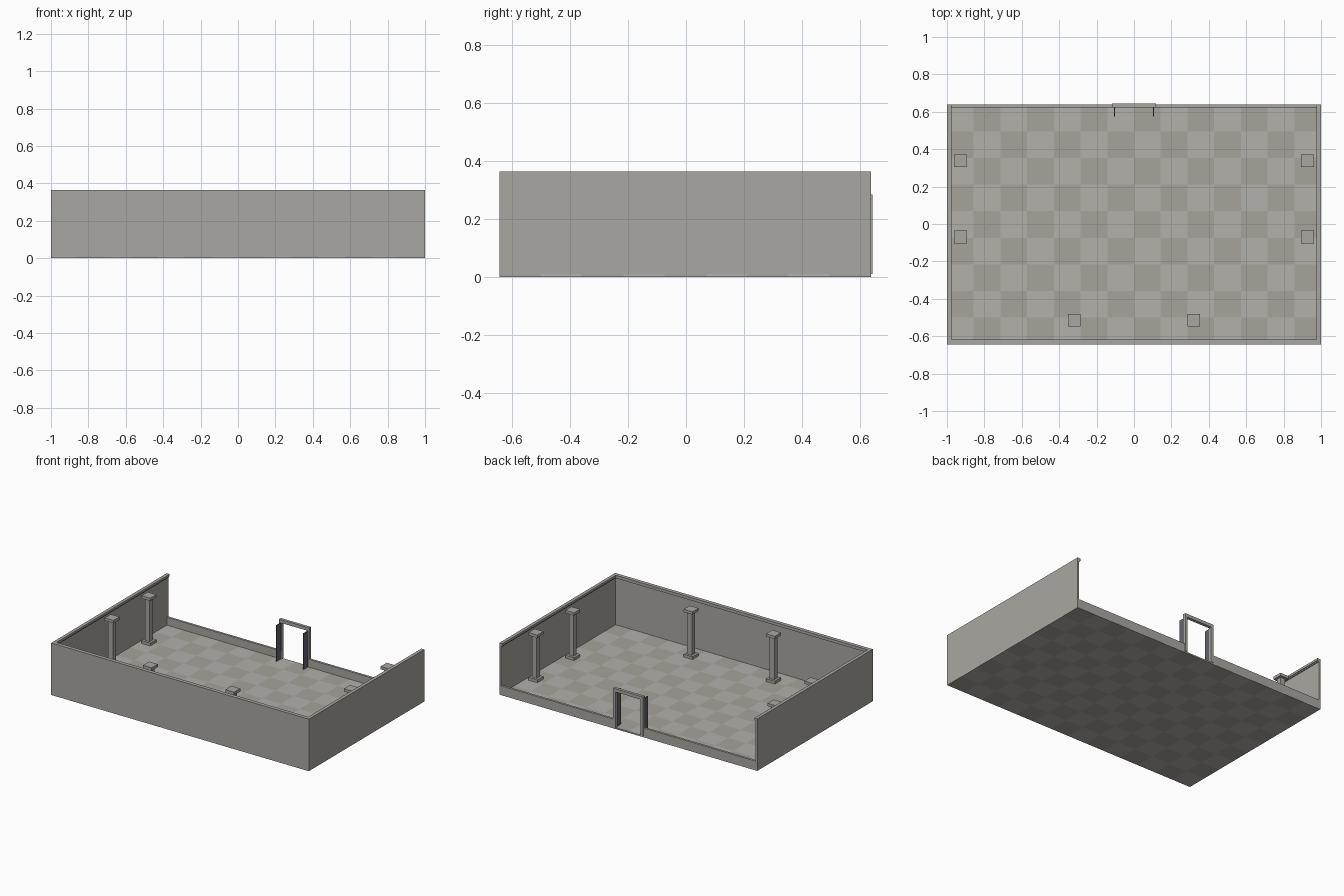
import bpy, bmesh

if "Cube" in bpy.data.objects:
    bpy.data.objects.remove(bpy.data.objects["Cube"])

def mat(name, c):
    m = bpy.data.materials.new(name)
    m.diffuse_color = (*c, 1)
    m.use_nodes = True
    m.node_tree.nodes["Principled BSDF"].inputs["Base Color"].default_value = m.diffuse_color
    return m

STONE = mat("stone", (0.40, 0.39, 0.36))
TILE_A = mat("tile_light", (0.45, 0.44, 0.41))
TILE_B = mat("tile_warm", (0.39, 0.37, 0.33))
DARK = mat("door_slate", (0.12, 0.13, 0.16))

def box(bm, x0, x1, y0, y1, z0, z1):
    """Add an axis-aligned box given its limits."""
    vs = bmesh.ops.create_cube(bm, size=1)["verts"]
    for v in vs:
        v.co = ((x0 + x1) / 2 + v.co.x * (x1 - x0),
                (y0 + y1) / 2 + v.co.y * (y1 - y0),
                (z0 + z1) / 2 + v.co.z * (z1 - z0))

def make(name, boxes, material=STONE):
    bm = bmesh.new()
    for b in boxes:
        box(bm, *b)
    return finish(name, bm, [material])

def finish(name, bm, materials):
    me = bpy.data.meshes.new(name)
    bm.to_mesh(me)
    bm.free()
    for m in materials:
        me.materials.append(m)
    ob = bpy.data.objects.new(name, me)
    bpy.context.collection.objects.link(ob)
    return ob

F, B = -0.643, 0.638        # front and back limits of the room
FL, TOP, T = 0.01, 0.365, 0.012  # floor level, wall top, wall thickness

# Chequered floor slab
NX, NY = 14, 9
bm = bmesh.new()
bmesh.ops.create_grid(bm, x_segments=NX, y_segments=NY, size=1)
for v in bm.verts:
    v.co = (v.co.x, F + (v.co.y + 1) / 2 * (B - F), FL)
for f in bm.faces:
    c = f.calc_center_median()
    i, j = int((c.x + 1) / 2 * NX), int((c.y - F) / (B - F) * NY)
    f.material_index = (i + j) % 2
floor = finish("floor", bm, [TILE_A, TILE_B])
sol = floor.modifiers.new("thickness", "SOLIDIFY")
sol.thickness, sol.offset = FL, -1

# Full-height front and side walls
make("front_wall", [(-1, 1, F, F + T, FL, TOP)])
for side, s in (("left", -1), ("right", 1)):
    xs = sorted((s, s * (1 - T)))
    make(side + "_wall", [(*xs, F + T, B, FL, TOP)])
    # Crown moulding, stepped inward
    make(side + "_cornice", [
        (*sorted((s * (1 - T), s * 0.977)), F + T, B, TOP - 0.016, TOP),
        (*sorted((s * (1 - T), s * 0.982)), F + T, B, TOP - 0.024, TOP - 0.016)])
    # Low back wall on each side of the doorway
    make(side + "_back_low_wall", [(*sorted((s, s * 0.1)), B - 0.016, B, FL, 0.065)])
make("front_cornice", [(-0.977, 0.977, F + T, F + 0.026, TOP - 0.016, TOP),
                       (-0.982, 0.982, F + T, F + 0.02, TOP - 0.024, TOP - 0.016)])

# Door frame: two jambs and a lintel
make("door_frame", [(-0.117, -0.097, 0.623, 0.643, FL, 0.262),
                    (0.097, 0.117, 0.623, 0.643, FL, 0.262),
                    (-0.117, 0.117, 0.623, 0.643, 0.262, 0.285)])

# Two door leaves opened inward
for side, s in (("left", -1), ("right", 1)):
    make(side + "_door_leaf",
         [(*sorted((s * 0.102, s * 0.108)), 0.574, 0.624, FL, 0.262)], DARK)

# Six square columns with plinth and capital
spots = [(s * x, y) for s in (-1, 1)
         for x, y in ((0.928, 0.338), (0.928, -0.07), (0.32, -0.514))]
for n, (x, y) in enumerate(spots):
    def block(w, z0, z1):
        return (x - w, x + w, y - w, y + w, z0, z1)
    make(f"column_{n + 1}", [block(0.034, FL, 0.03), block(0.018, 0.03, 0.325),
                             block(0.034, 0.325, 0.345)])
